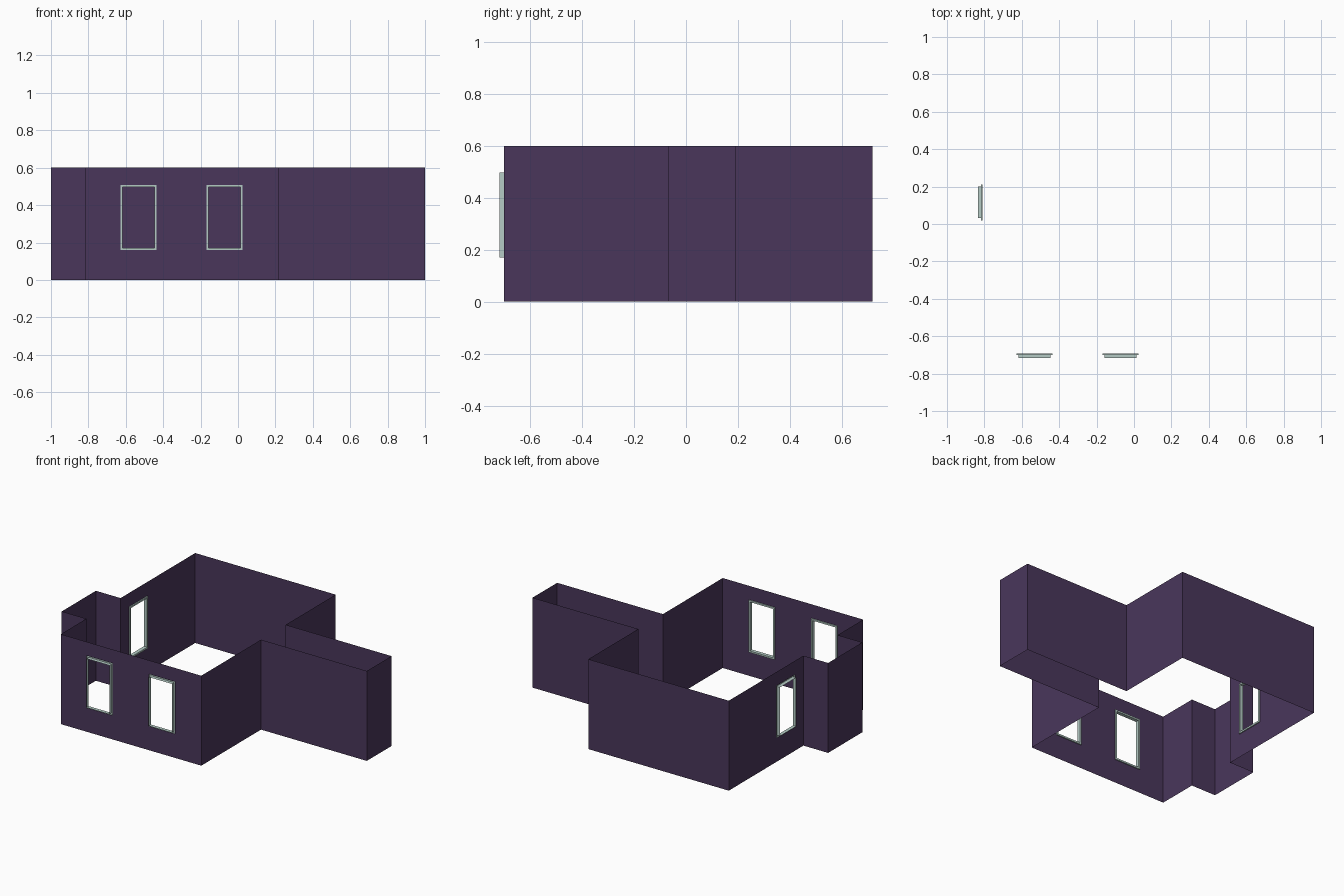
import bpy, bmesh
from mathutils import Vector

if "Cube" in bpy.data.objects:
    bpy.data.objects.remove(bpy.data.objects["Cube"])


def material(name, rgb):
    m = bpy.data.materials.new(name)
    m.diffuse_color = (*rgb, 1)
    m.use_nodes = True
    m.node_tree.nodes["Principled BSDF"].inputs["Base Color"].default_value = m.diffuse_color
    return m


PURPLE = material("plum wall", (0.068, 0.037, 0.105))
GREEN = material("pale sage frame", (0.46, 0.60, 0.56))

H = 0.6                       # wall height
Z0, Z1 = 0.16, 0.508          # window opening heights
W = 0.192                     # window opening width

# Floor outline, counter-clockwise from the front left corner
OUTLINE = [(-0.818, -0.70), (0.219, -0.70), (0.219, -0.07), (1, -0.07),
           (1, 0.19), (0.219, 0.19), (0.219, 0.717), (-0.818, 0.717),
           (-0.818, -0.07), (-1, -0.07), (-1, -0.43), (-0.818, -0.43)]
# Distance of window centres along a wall, by wall index
WINDOWS = {0: [0.286, 0.746], 7: [0.601]}


def finish(bm, name, mat):
    bmesh.ops.remove_doubles(bm, verts=bm.verts, dist=1e-5)
    me = bpy.data.meshes.new(name)
    bm.to_mesh(me)
    bm.free()
    me.materials.append(mat)
    bpy.context.collection.objects.link(bpy.data.objects.new(name, me))


def ring(frame, width, z0, z1, depth):
    """Rectangle corners on a wall; depth is measured outwards."""
    c, along, out = frame
    return [c + along * (s * width / 2) + out * depth + Vector((0, 0, z))
            for s, z in ((-1, z0), (1, z0), (1, z1), (-1, z1))]


# Thin walls, divided into cells around the window openings
bm = bmesh.new()
frames = []
for i, p in enumerate(OUTLINE):
    a = Vector((*p, 0))
    b = Vector((*OUTLINE[(i + 1) % len(OUTLINE)], 0))
    length = (b - a).length
    d = (b - a) / length
    centres = WINDOWS.get(i, [])
    us = [0, length]
    for c in centres:
        us += [c - W / 2, c + W / 2]
        frames.append((a + d * c, d, Vector((d.y, -d.x, 0))))
    us.sort()
    zs = [0, Z0, Z1, H] if centres else [0, H]
    for u0, u1 in zip(us, us[1:]):
        for z0, z1 in zip(zs, zs[1:]):
            if z0 == Z0 and any(u0 < c < u1 for c in centres):
                continue
            quad = [a + d * u + Vector((0, 0, z))
                    for u, z in ((u0, z0), (u1, z0), (u1, z1), (u0, z1))]
            bm.faces.new([bm.verts.new(v) for v in quad])
# Merge the cells of each wall into clean flat faces
bmesh.ops.remove_doubles(bm, verts=bm.verts, dist=1e-5)
bmesh.ops.dissolve_limit(bm, angle_limit=0.01, verts=bm.verts, edges=bm.edges)
finish(bm, "house_walls", PURPLE)

# Window frames: slim flange at the wall and a projecting open surround
for n, f in enumerate(frames):
    bm = bmesh.new()
    steps = [(0, 0), (0, -0.007), (0.011, -0.007), (0.011, 0.017)]
    loops = [[bm.verts.new(v) for v in
              ring(f, W - 2 * inset, Z0 + inset, Z1 - inset, depth)]
             for inset, depth in steps]
    for l0, l1 in zip(loops, loops[1:]):
        for k in range(4):
            j = (k + 1) % 4
            bm.faces.new((l0[k], l0[j], l1[j], l1[k]))
    finish(bm, "window_frame_%d" % (n + 1), GREEN)
